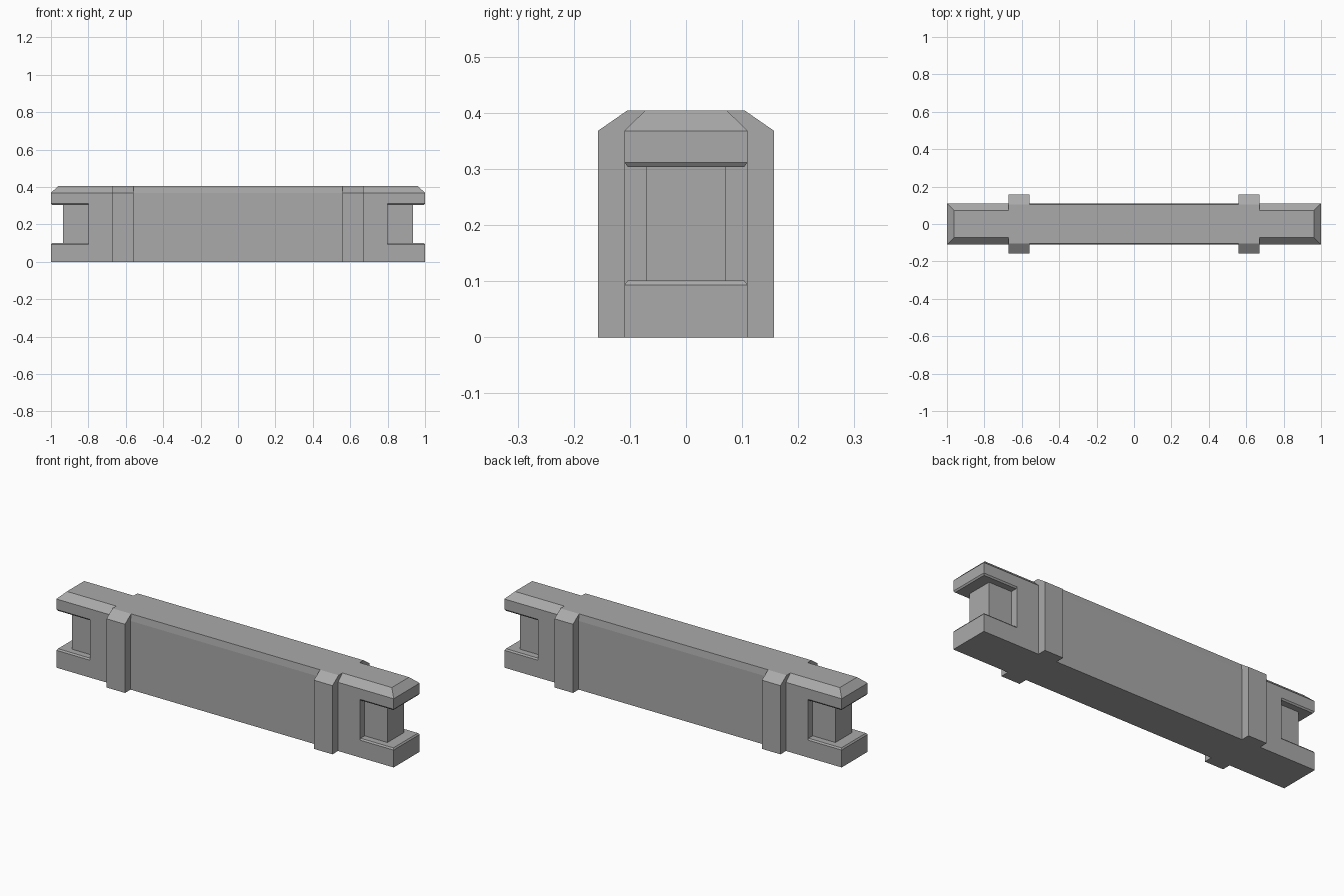
import bpy
import bmesh

cube = bpy.data.objects.get("Cube")
if cube:
    bpy.data.objects.remove(cube, do_unlink=True)

grey = bpy.data.materials.new("concrete_grey")
grey.use_nodes = True
COLOUR = (0.4, 0.4, 0.4, 1)
grey.diffuse_color = COLOUR
grey.node_tree.nodes["Principled BSDF"].inputs["Base Color"].default_value = COLOUR

# Shared heights
TOP, SHOULDER = 0.404, 0.368
FLOOR, FLOOR_RIM = 0.101, 0.093
ROOF, ROOF_RIM = 0.304, 0.312


def stack(name, rings, side=1):
    """Solid from rectangles (z, x_min, x_max, half_depth) stacked upward."""
    bm = bmesh.new()
    loops = []
    for z, x0, x1, y in rings:
        corners = [(x0, -y), (x1, -y), (x1, y), (x0, y)]
        loops.append([bm.verts.new((side * cx, cy, z)) for cx, cy in corners])
    bm.faces.new(loops[0])
    bm.faces.new(loops[-1])
    for low, high in zip(loops, loops[1:]):
        for i in range(4):
            j = (i + 1) % 4
            bm.faces.new((low[i], low[j], high[j], high[i]))
    bmesh.ops.recalc_face_normals(bm, faces=bm.faces)
    mesh = bpy.data.meshes.new(name)
    bm.to_mesh(mesh)
    bm.free()
    mesh.materials.append(grey)
    obj = bpy.data.objects.new(name, mesh)
    bpy.context.collection.objects.link(obj)
    return obj


# Long central wall with a slight taper near the top
stack("central_wall", [(0, -0.56, 0.56, 0.11),
                       (SHOULDER, -0.56, 0.56, 0.11),
                       (TOP, -0.56, 0.56, 0.105)])

for label, side in (("left", 1), ("right", -1)):
    # Thick rib with sloped shoulders
    stack(label + "_rib", [(0, 0.56, 0.67, 0.157),
                           (SHOULDER, 0.56, 0.67, 0.157),
                           (TOP, 0.56, 0.67, 0.105)], side)
    # Lower jaw with a bevelled rim
    stack(label + "_lower_jaw", [(0, 0.67, 1, 0.11),
                                 (FLOOR_RIM, 0.67, 1, 0.11),
                                 (FLOOR, 0.67, 0.994, 0.104)], side)
    # Upper jaw with a bevelled rim below and chamfers on top
    stack(label + "_upper_jaw", [(ROOF, 0.67, 0.994, 0.104),
                                 (ROOF_RIM, 0.67, 1, 0.11),
                                 (SHOULDER, 0.67, 1, 0.11),
                                 (TOP, 0.67, 0.963, 0.073)], side)
    # Solid neck behind the notch
    stack(label + "_neck", [(FLOOR_RIM, 0.67, 0.80, 0.11),
                            (ROOF_RIM, 0.67, 0.80, 0.11)], side)
    # Connecting post inside the notch
    stack(label + "_notch_post", [(FLOOR, 0.80, 0.935, 0.07),
                                  (ROOF, 0.80, 0.935, 0.07)], side)
